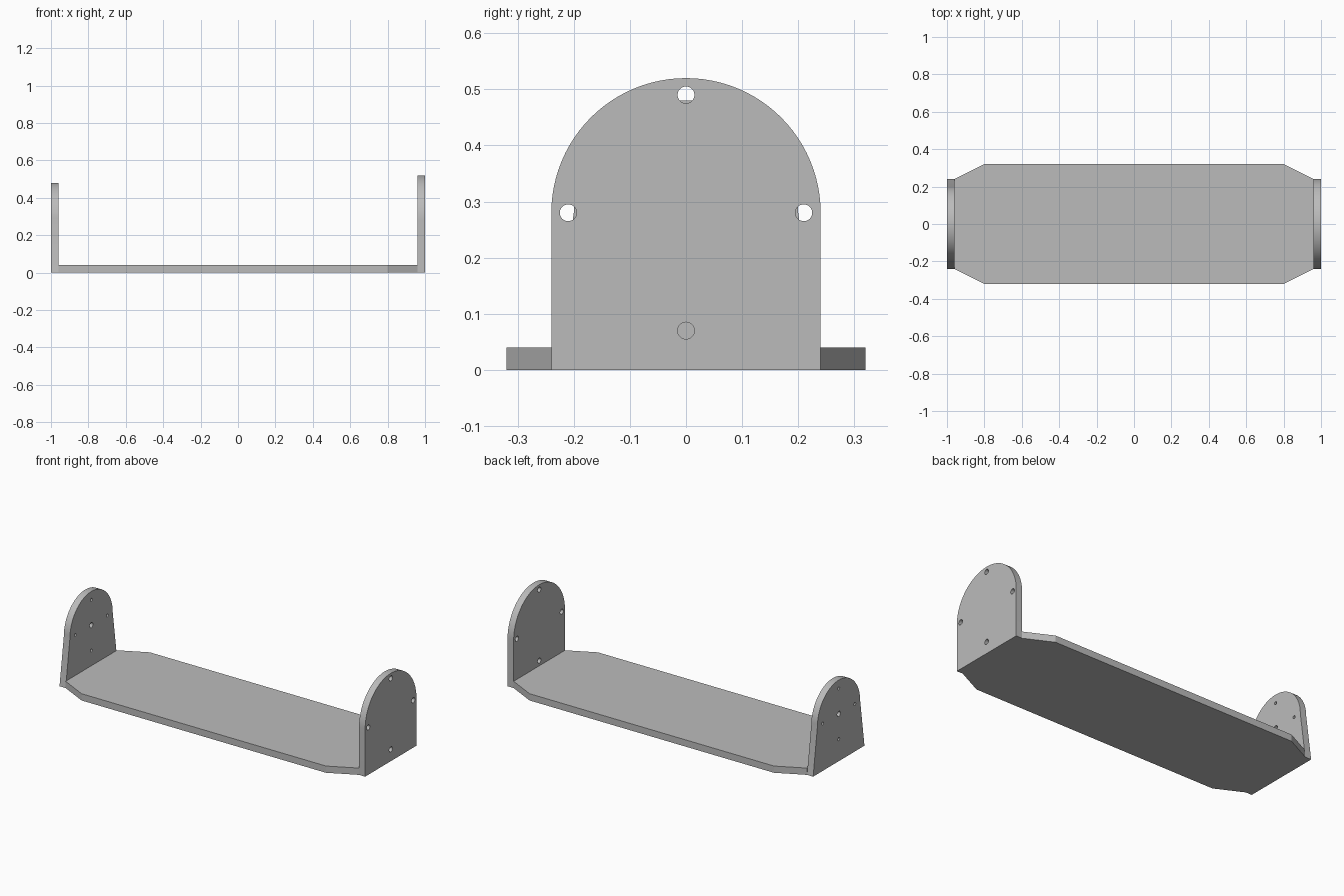
import bpy, bmesh
from math import sin, cos, pi
from mathutils import Matrix

if "Cube" in bpy.data.objects:
    bpy.data.objects.remove(bpy.data.objects["Cube"])

THICK = 0.04      # sheet thickness
ARCH_Z = 0.28     # centre height of both arches

grey = bpy.data.materials.new("plain grey")
grey.use_nodes = True
colour = (0.5, 0.5, 0.5, 1)
grey.diffuse_color = colour
grey.node_tree.nodes["Principled BSDF"].inputs["Base Color"].default_value = colour


def make_object(name, bm):
    bmesh.ops.recalc_face_normals(bm, faces=bm.faces)
    mesh = bpy.data.meshes.new(name)
    bm.to_mesh(mesh)
    bm.free()
    mesh.materials.append(grey)
    obj = bpy.data.objects.new(name, mesh)
    bpy.context.collection.objects.link(obj)
    return obj


def extrude_profile(name, points, direction):
    bm = bmesh.new()
    face = bm.faces.new([bm.verts.new(p) for p in points])
    result = bmesh.ops.extrude_face_region(bm, geom=[face], use_keep_orig=True)
    moved = [v for v in result["geom"] if isinstance(v, bmesh.types.BMVert)]
    bmesh.ops.translate(bm, verts=moved, vec=direction)
    return make_object(name, bm)


def drill(obj, x, holes):
    # One cutter holds all the holes of a plate
    bm = bmesh.new()
    for y, z, radius in holes:
        place = Matrix.Translation((x, y, z)) @ Matrix.Rotation(pi / 2, 4, "Y")
        bmesh.ops.create_cone(bm, cap_ends=True, segments=32, radius1=radius,
                              radius2=radius, depth=THICK * 3, matrix=place)
    cutter = make_object("hole_cutter", bm)
    cutter.hide_render = True
    mod = obj.modifiers.new("holes", "BOOLEAN")
    mod.operation = "DIFFERENCE"
    mod.solver = "EXACT"
    mod.object = cutter
    bpy.ops.object.select_all(action="DESELECT")
    obj.select_set(True)
    bpy.context.view_layer.objects.active = obj
    bpy.ops.object.modifier_apply(modifier=mod.name)
    bpy.data.objects.remove(cutter)
    bpy.ops.object.shade_smooth_by_angle(angle=pi / 9)


def end_plate(name, x, foot, radius, holes):
    # Straight or tapered sides below a half-round top
    steps = 48
    arch = [(x, radius * cos(pi * i / steps), ARCH_Z + radius * sin(pi * i / steps))
            for i in range(steps + 1)]
    outline = [(x, foot, 0)] + arch + [(x, -foot, 0)]
    plate = extrude_profile(name, outline, (THICK, 0, 0))
    drill(plate, x + THICK / 2, holes)


# Long base with chamfered corners
quarter = [(0.96, 0.24), (0.8, 0.32)]
half = quarter + [(-x, y) for x, y in reversed(quarter)]
outline = half + [(x, -y) for x, y in reversed(half)]
extrude_profile("base_plate", [(x, y, 0) for x, y in outline], (0, 0, THICK))

# Tall arched plate with four rim holes
ring = [(0, 1), (1, 0), (0, -1), (-1, 0)]
end_plate("left_end_plate", 0.96, 0.24, 0.24,
          [(0.21 * a, ARCH_Z + 0.21 * b, 0.015) for a, b in ring])

# Shorter tapered plate with a centre hole and four small holes around it
end_plate("right_end_plate", -1.0, 0.24, 0.20,
          [(0, ARCH_Z, 0.015)] +
          [(0.15 * a, ARCH_Z + 0.15 * b, 0.009) for a, b in ring])
